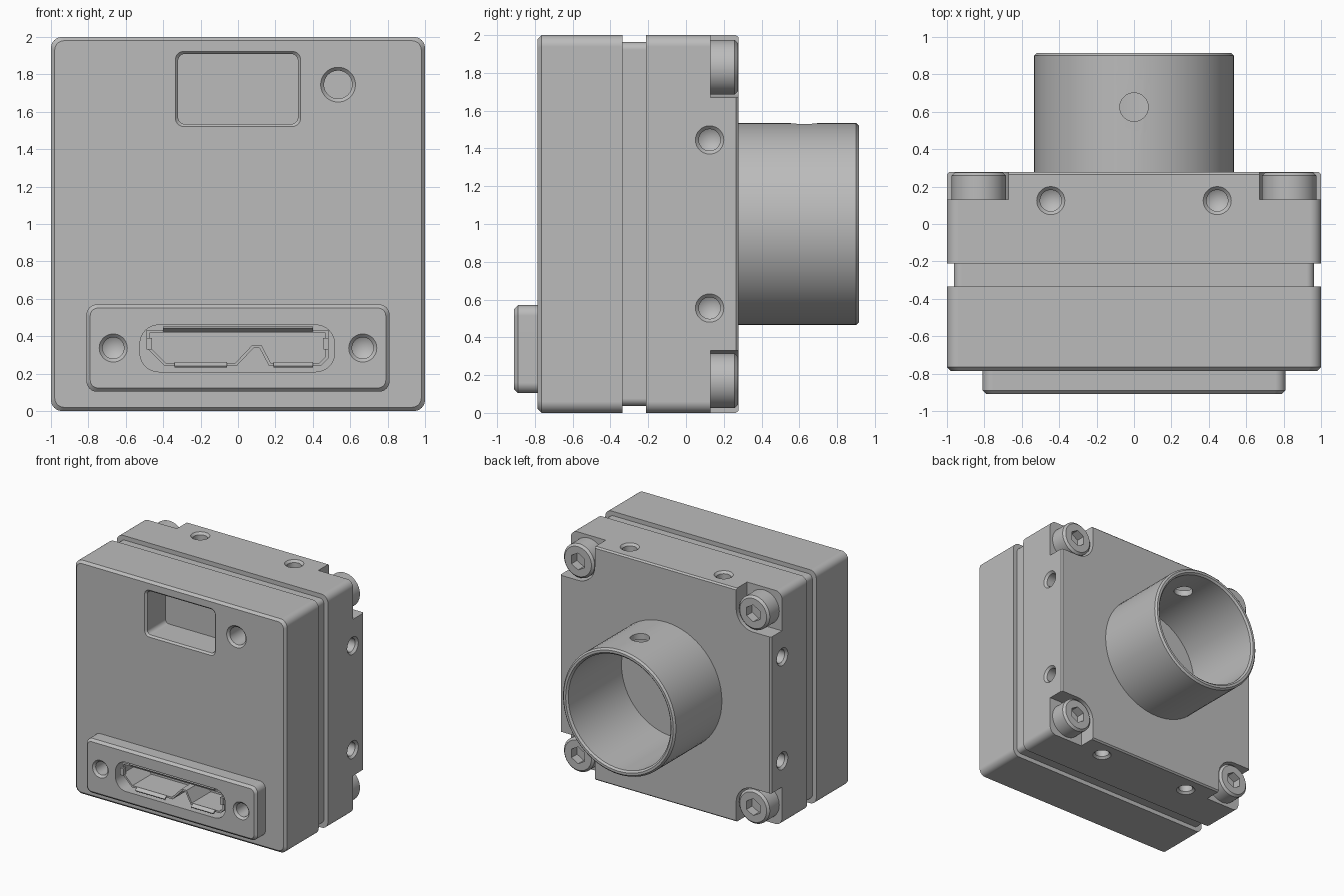
import bpy, bmesh
from math import sin, cos, pi, radians
from mathutils import Matrix, Vector

if "Cube" in bpy.data.objects:
    bpy.data.objects.remove(bpy.data.objects["Cube"])

grey = bpy.data.materials.new("satin grey")
grey.use_nodes = True
colour = (0.5, 0.5, 0.5, 1)
grey.diffuse_color = colour
grey.node_tree.nodes["Principled BSDF"].inputs["Base Color"].default_value = colour


def link(name, bm):
    """Turn a bmesh into a scene object."""
    bmesh.ops.recalc_face_normals(bm, faces=bm.faces)
    mesh = bpy.data.meshes.new(name)
    bm.to_mesh(mesh)
    bm.free()
    mesh.materials.append(grey)
    obj = bpy.data.objects.new(name, mesh)
    bpy.context.scene.collection.objects.link(obj)
    return obj


def loft(name, sections, place=(0, 0, 0), rot=None, steps=12):
    """Loft rounded rectangles (y, half width, half height, radius) along y."""
    bm = bmesh.new()
    rings = []
    for y, hw, hh, r in sections:
        ring = []
        for k, (sx, sz) in enumerate([(1, 1), (-1, 1), (-1, -1), (1, -1)]):
            for i in range(steps + 1):
                a = (k + i / steps) * pi / 2
                ring.append(bm.verts.new((sx * (hw - r) + r * cos(a), y,
                                          sz * (hh - r) + r * sin(a))))
        rings.append(ring)
    count = len(rings[0])
    for a, b in zip(rings, rings[1:]):
        for i in range(count):
            j = (i + 1) % count
            bm.faces.new((a[i], a[j], b[j], b[i]))
    bm.faces.new(rings[0])
    bm.faces.new(rings[-1])
    bmesh.ops.remove_doubles(bm, verts=bm.verts, dist=1e-5)
    matrix = Matrix.Translation(place) @ (rot or Matrix.Identity(4))
    bmesh.ops.transform(bm, matrix=matrix, verts=bm.verts)
    return link(name, bm)


def turned(name, profile, place=(0, 0, 0), rot=None):
    """Round part from (y, radius) pairs."""
    return loft(name, [(y, r, r, r) for y, r in profile], place, rot, 16)


def drill(place, rot=None):
    """Countersunk blind hole with a conical end, running along local +y."""
    return turned("drill", [(-0.01, 0.085), (0.018, 0.057), (0.22, 0.057),
                            (0.255, 0)], place, rot)


def finish(obj, cutters=()):
    """Cut the holes, bake the modifiers and smooth the round faces."""
    for c in cutters:
        mod = obj.modifiers.new("cut", "BOOLEAN")
        mod.operation, mod.solver, mod.object = "DIFFERENCE", "EXACT", c
    bpy.context.view_layer.update()
    graph = bpy.context.evaluated_depsgraph_get()
    baked = bpy.data.meshes.new_from_object(obj.evaluated_get(graph))
    obj.modifiers.clear()
    obj.data = baked
    baked.shade_smooth()
    baked.set_sharp_from_angle(angle=radians(30))
    obj.modifiers.new("weighted normals", "WEIGHTED_NORMAL").keep_sharp = True


# Housing with chamfered ends and a groove round the middle
housing = loft("housing", [
    (-0.785, 0.98, 0.98, 0.05), (-0.765, 1, 1, 0.06), (-0.335, 1, 1, 0.06),
    (-0.335, 0.963, 0.963, 0.04), (-0.212, 0.963, 0.963, 0.04),
    (-0.212, 1, 1, 0.06), (0.265, 1, 1, 0.06), (0.278, 0.988, 0.988, 0.05)],
    (0, 0, 1))

# Connector plate on the front
plate = loft("connector_plate", [
    (-0.91, 0.79, 0.213, 0.04), (-0.89, 0.81, 0.233, 0.055),
    (-0.76, 0.81, 0.233, 0.055)], (0, 0, 0.337))

# Lens tube
tube = turned("lens_tube", [(0.22, 0.535), (0.9, 0.535), (0.915, 0.52)], (0, 0, 1))

# Cutters for the front: connector opening, window and round port
port = loft("port_cutter", [(-0.03, 0.52, 0.125, 0.1), (0.29, 0.52, 0.125, 0.1)],
            (-0.004, -0.91, 0.335))
plate_holes = [drill((s * 0.667, -0.91, 0.337)) for s in (-1, 1)]
window = loft("window_cutter", [
    (-0.02, 0.355, 0.22, 0.06), (0.015, 0.32, 0.187, 0.035),
    (0.26, 0.32, 0.187, 0.035)], (0, -0.785, 1.722))
button = turned("button_cutter", [(-0.02, 0.113), (0.018, 0.075), (0.25, 0.075)],
                (0.535, -0.785, 1.745))

# Cutters for the lens bore, its set screw hole and the corner pockets
bore = turned("bore_cutter", [(0.18, 0.485), (0.9, 0.485), (0.93, 0.515)], (0, 0, 1))
down = Matrix.Rotation(-pi / 2, 4, "X")
set_hole = turned("set_hole_cutter", [(-0.05, 0.076), (0.2, 0.076)],
                  (0, 0.625, 1.54), down)
corners = [(sx, sz) for sx in (-1, 1) for sz in (-1, 1)]
pockets = [loft("pocket_cutter", [(0.13, 0.25, 0.25, 0.16), (0.4, 0.25, 0.25, 0.16)],
                (sx * 0.92, 0, 1 + sz * 0.92)) for sx, sz in corners]

# Mounting holes on all four sides
side_holes = []
for s in (-1, 1):
    for t in (-0.445, 0.445):
        side_holes.append(drill((s, 0.125, 1 + t), Matrix.Rotation(s * pi / 2, 4, "Z")))
        side_holes.append(drill((t, 0.125, 1 + s), Matrix.Rotation(-s * pi / 2, 4, "X")))

finish(housing, [port, window, button, bore] + plate_holes + pockets + side_holes)
finish(plate, [port] + plate_holes)
finish(tube, [bore, set_hole])
cutters = [port, window, button, bore, set_hole] + plate_holes + pockets + side_holes

# Socket head screws in the corner pockets
for sx, sz in corners:
    spot = Vector((sx * 0.83, 0, 1 + sz * 0.83))
    screw = turned("corner_screw", [(0.12, 0.145), (0.258, 0.145), (0.276, 0.127)], spot)
    bm = bmesh.new()
    bmesh.ops.create_cone(bm, cap_ends=True, segments=6, radius1=0.072,
                          radius2=0.072, depth=0.16)
    turn = Matrix.Translation(spot + Vector((0, 0.28, 0))) @ down
    bmesh.ops.transform(bm, matrix=turn, verts=bm.verts)
    socket = link("socket_cutter", bm)
    finish(screw, [socket])
    cutters.append(socket)

# Connector shell: thin metal band with a notch in its lower edge
outline = [(-0.48, 0.425), (0.475, 0.425), (0.475, 0.285), (0.44, 0.25),
           (0.17, 0.25), (0.12, 0.345), (0.08, 0.345), (-0.01, 0.25),
           (-0.39, 0.25), (-0.48, 0.34)]
bm = bmesh.new()
loops = [[bm.verts.new((x, y, z)) for x, z in outline] for y in (-0.875, -0.6)]
for i in range(len(outline)):
    j = (i + 1) % len(outline)
    bm.faces.new((loops[0][i], loops[0][j], loops[1][j], loops[1][i]))
shell = link("connector_shell", bm)
wall = shell.modifiers.new("wall", "SOLIDIFY")
wall.thickness, wall.offset, wall.use_even_offset = 0.016, 0, True
finish(shell)

# Flared lips on the mouth of the shell
for x0, x1, z, rise in [(-0.4, 0.4, 0.423, 0.02), (-0.34, -0.06, 0.252, -0.02),
                        (0.19, 0.4, 0.252, -0.02)]:
    bm = bmesh.new()
    bm.faces.new([bm.verts.new(p) for p in (
        (x0, -0.873, z), (x1, -0.873, z), (x1, -0.9, z + rise), (x0, -0.9, z + rise))])
    lip = link("shell_lip", bm)
    lip.modifiers.new("wall", "SOLIDIFY").thickness = 0.012
    finish(lip)

# Small side tabs of the shell
for x in (-0.475, 0.47):
    tab = loft("shell_tab", [(-0.895, 0.015, 0.03, 0.002), (-0.86, 0.015, 0.03, 0.002)],
               (x, 0, 0.36), steps=2)
    finish(tab)

for c in cutters:
    bpy.data.objects.remove(c)
